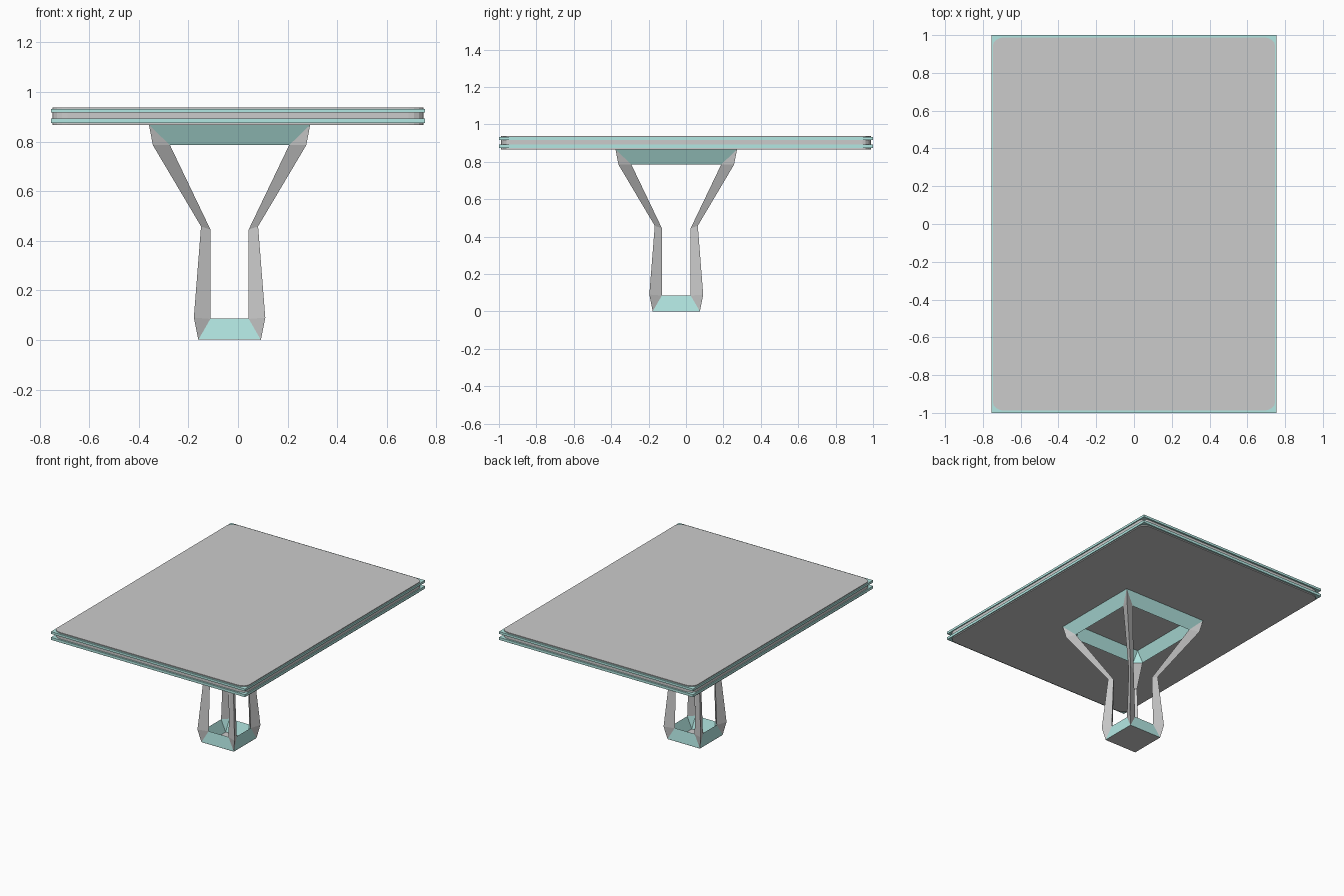
import bpy, bmesh, math

if "Cube" in bpy.data.objects:
    bpy.data.objects.remove(bpy.data.objects["Cube"])

CX, CY = -0.034, -0.052      # pedestal axis sits slightly off centre

teal = bpy.data.materials.new("teal")
teal.diffuse_color = (0.45, 0.80, 0.76, 1)
teal.use_nodes = True
teal.node_tree.nodes["Principled BSDF"].inputs["Base Color"].default_value = teal.diffuse_color


def make(name, verts, faces, mat=None, loc=(0, 0, 0)):
    me = bpy.data.meshes.new(name)
    me.from_pydata(verts, [], faces)
    bm = bmesh.new()
    bm.from_mesh(me)
    bmesh.ops.recalc_face_normals(bm, faces=bm.faces)
    bm.to_mesh(me)
    bm.free()
    ob = bpy.data.objects.new(name, me)
    ob.location = loc
    bpy.context.collection.objects.link(ob)
    if mat:
        me.materials.append(mat)
    return ob


def slab(name, outline, z0, z1, mat=None):
    n = len(outline)
    verts = [(x, y, z) for z in (z0, z1) for x, y in outline]
    faces = [tuple(range(n)), tuple(range(n, 2 * n))]
    faces += [(i, (i + 1) % n, n + (i + 1) % n, n + i) for i in range(n)]
    return make(name, verts, faces, mat)


def rounded(hx, hy, rx, ry, seg=4):
    pts = []
    for q, (sx, sy) in enumerate([(1, 1), (-1, 1), (-1, -1), (1, -1)]):
        for i in range(seg + 1):
            a = (q + i / seg) * math.pi / 2
            pts.append((sx * (hx - rx) + rx * math.cos(a),
                        sy * (hy - ry) + ry * math.sin(a)))
    return pts


def turn(p, k):
    x, y, z = p
    for _ in range(k):
        x, y = -y, x
    return (x, y, z)


# Table top: rounded core with two square-cornered trim layers
slab("table_top", rounded(0.747, 0.988, 0.06, 0.045), 0.867, 0.938)
square = [(0.754, 1), (-0.754, 1), (-0.754, -1), (0.754, -1)]
slab("upper_trim", square, 0.916, 0.932, teal)
slab("lower_trim", square, 0.874, 0.892, teal)

# Pedestal profile: (corner half-width, z) and (opening half-width, depth, z)
R_BOT, R_TOP, Z_TOP = 0.126, 0.325, 0.867
levels = [((0.144, 0.09), (0.077, 0.115, 0.085)),
          ((0.115, 0.458), (0.077, 0.100, 0.445)),
          ((0.309, 0.785), (0.240, 0.285, 0.785))]

# Four bent legs, three-sided and pointed at both ends
leg = [(R_BOT, -R_BOT, 0)]
for (r, z), (h, d, zh) in levels:
    leg += [(r, -r, z), (h, -d, zh), (d, -h, zh)]
leg.append((R_TOP, -R_TOP, Z_TOP))
leg_faces = []
for j in range(3):
    k = (j + 1) % 3
    leg_faces += [(0, 1 + j, 1 + k), (10, 7 + j, 7 + k)]
    leg_faces += [(s + j, s + k, s + 3 + k, s + 3 + j) for s in (1, 4)]
for i, name in enumerate(["front_right", "back_right", "back_left", "front_left"]):
    make(name + "_leg", [turn(p, i) for p in leg], leg_faces, None, (CX, CY, 0))


# Teal rings joining the legs at foot and head
def ring(name, r, z, opening, inner):
    h, d, zh = opening
    verts, faces = [], []
    for k in range(4):
        pts = [(r, -r, z), (h, -d, zh), (d, -h, zh), (inner, -inner, z)]
        verts += [turn(p, k) for p in pts]
    for k in range(4):
        a, b = 4 * k, 4 * ((k + 1) % 4)
        faces += [(a, b, b + 1, a + 2),          # outer slope
                  (a + 2, b + 1, b + 3, a + 3),  # inner slope
                  (a, a + 2, a + 1), (a + 1, a + 2, a + 3),
                  (a, a + 3, b + 3, b)]          # flat side
    # corner triangles sit just behind the legs
    return make(name, verts, faces, teal, (CX, CY, 0.001 if z == 0 else 0))


ring("foot_ring", R_BOT, 0, levels[0][1], 0.085)
ring("head_ring", R_TOP, Z_TOP, levels[2][1], 0.25)

# Closed underside of the foot
make("foot_plate", [turn((R_BOT, -R_BOT, 0), k) for k in range(4)],
     [(0, 1, 2, 3)], None, (CX, CY, 0))
bpy.context.view_layer.update()
